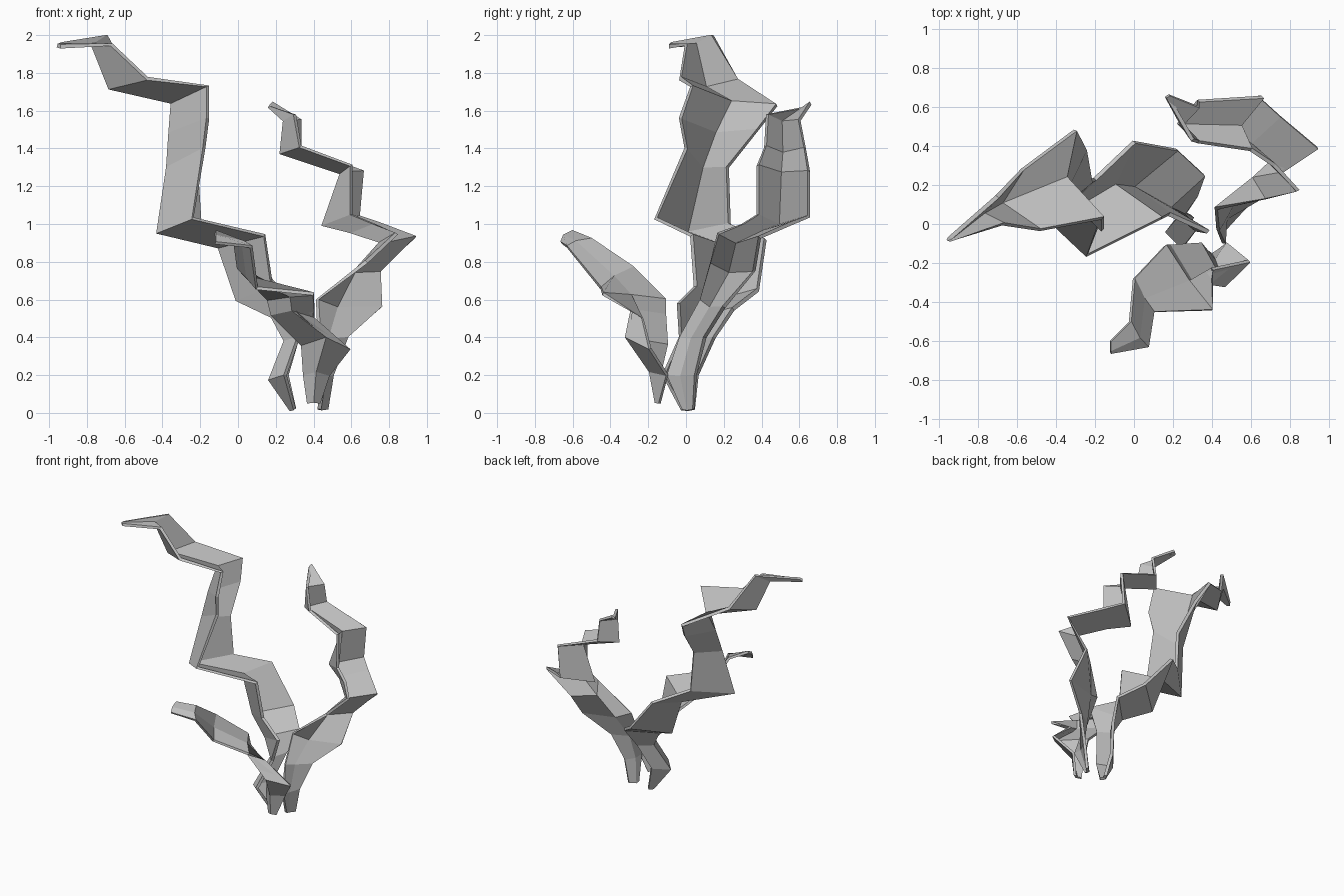
import bpy
import bmesh
from mathutils import Vector

# Remove the default cube only
default_cube = bpy.data.objects.get("Cube")
if default_cube is not None:
    bpy.data.objects.remove(default_cube, do_unlink=True)


def make_material(name, brightness):
    colour = (brightness, brightness, brightness, 1)
    material = bpy.data.materials.new(name)
    material.use_nodes = True
    material.diffuse_color = colour
    shader = material.node_tree.nodes["Principled BSDF"]
    shader.inputs["Base Color"].default_value = colour
    return material


def narrow_end(centre, spread):
    """Nearly flat section at the foot or tip, spread evenly about its centre."""
    centre, spread = Vector(centre), Vector(spread)
    return centre - spread, centre + spread, .1


def fold_section(front, back, depth, fold):
    """Front edge, crease and back edge; the crease is pushed out by the fold."""
    front, back = Vector(front), Vector(back)
    crease = front.lerp(back, .5) + Vector(fold) * depth
    return front, crease, back


def build_frond(name, sections, fold, thickness, material):
    """Skin a strip through the folded sections and give it thickness."""
    mesh = bpy.data.meshes.new(name)
    frond = bpy.data.objects.new(name, mesh)
    bpy.context.collection.objects.link(frond)

    strip = bmesh.new()
    rows = []
    for front, back, depth in sections:
        points = fold_section(front, back, depth, fold)
        rows.append([strip.verts.new(point) for point in points])
    for lower, upper in zip(rows, rows[1:]):
        for side in range(len(lower) - 1):
            strip.faces.new((lower[side], lower[side + 1],
                             upper[side + 1], upper[side]))
    bmesh.ops.recalc_face_normals(strip, faces=strip.faces)
    strip.to_mesh(mesh)
    strip.free()

    mesh.materials.append(material)
    shell = frond.modifiers.new("leaf_thickness", "SOLIDIFY")
    shell.thickness = thickness
    shell.offset = 0
    return frond


grey = make_material("pale_grey", .52)
fold_left = (-.17, -.02, -.05)
fold_forward = (0, -.17, .05)

# Tall frond, climbing and leaning to the right
tall_sections = [
    narrow_end(centre=(.3, .01, .02), spread=(0, .03, 0)),
    ((.25, -.12, .2), (.26, .06, .2), .5),
    ((.32, -.03, .4), (.32, .15, .4), .4),
    ((.38, -.04, .58), (.36, .25, .55), 1.1),
    ((.18, .05, .67), (.22, .38, .65), 1.2),
    ((.14, .03, .94), (0, .42, .92), 1),
    ((-.24, -.16, 1.03), (-.2, .23, 1), 1.2),
    ((-.18, 0, 1.4), (-.22, .22, 1.3), 1),
    ((-.16, -.03, 1.56), (-.25, .38, 1.5), .9),
    ((-.16, .03, 1.73), (-.3, .48, 1.63), .7),
    ((-.48, -.03, 1.77), (-.57, .28, 1.76), .9),
    ((-.67, 0, 1.95), (-.7, .14, 2), .5),
    narrow_end(centre=(-.94, -.08, 1.95), spread=(0, .01, .01)),
]
build_frond("tall_frond", tall_sections, fold_left, .022, grey)

# Middle frond, curling outward and then back over itself
curled_sections = [
    narrow_end(centre=(.45, .01, .02), spread=(.02, .03, 0)),
    ((.46, -.1, .2), (.5, .05, .2), .1),
    ((.43, -.03, .4), (.58, .1, .4), .2),
    ((.42, .08, .6), (.76, .2, .56), .4),
    ((.68, .13, .8), (.75, .36, .75), .6),
    ((.84, .17, .95), (.94, .39, .93), .8),
    ((.72, .3, 1), (.75, .55, 1), .8),
    ((.6, .38, 1.05), (.64, .65, 1.04), 1),
    ((.6, .38, 1.31), (.66, .65, 1.28), .5),
    ((.33, .42, 1.41), (.33, .63, 1.4), .6),
    ((.3, .43, 1.58), (.33, .6, 1.55), .4),
    narrow_end(centre=(.18, .65, 1.63), spread=(0, .01, .01)),
]
build_frond("curled_frond", curled_sections, fold_left, .02, grey)

# Short frond, twisting at its foot and reaching toward the front
short_sections = [
    narrow_end(centre=(.4, -.14, .05), spread=(-.03, 0, 0)),
    ((.48, -.1, .2), (.35, -.14, .2), .4),
    ((.59, -.19, .34), (.34, -.1, .36), 1),
    ((.4, -.23, .5), (.18, -.11, .52), .7),
    ((.4, -.44, .63), (.16, -.11, .6), .1),
    ((.1, -.45, .66), (0, -.28, .77), .1),
    ((.07, -.63, .88), (-.02, -.5, .92), .1),
    narrow_end(centre=(-.12, -.63, .93), spread=(0, .03, .03)),
]
build_frond("short_frond", short_sections, fold_forward, .018, grey)
